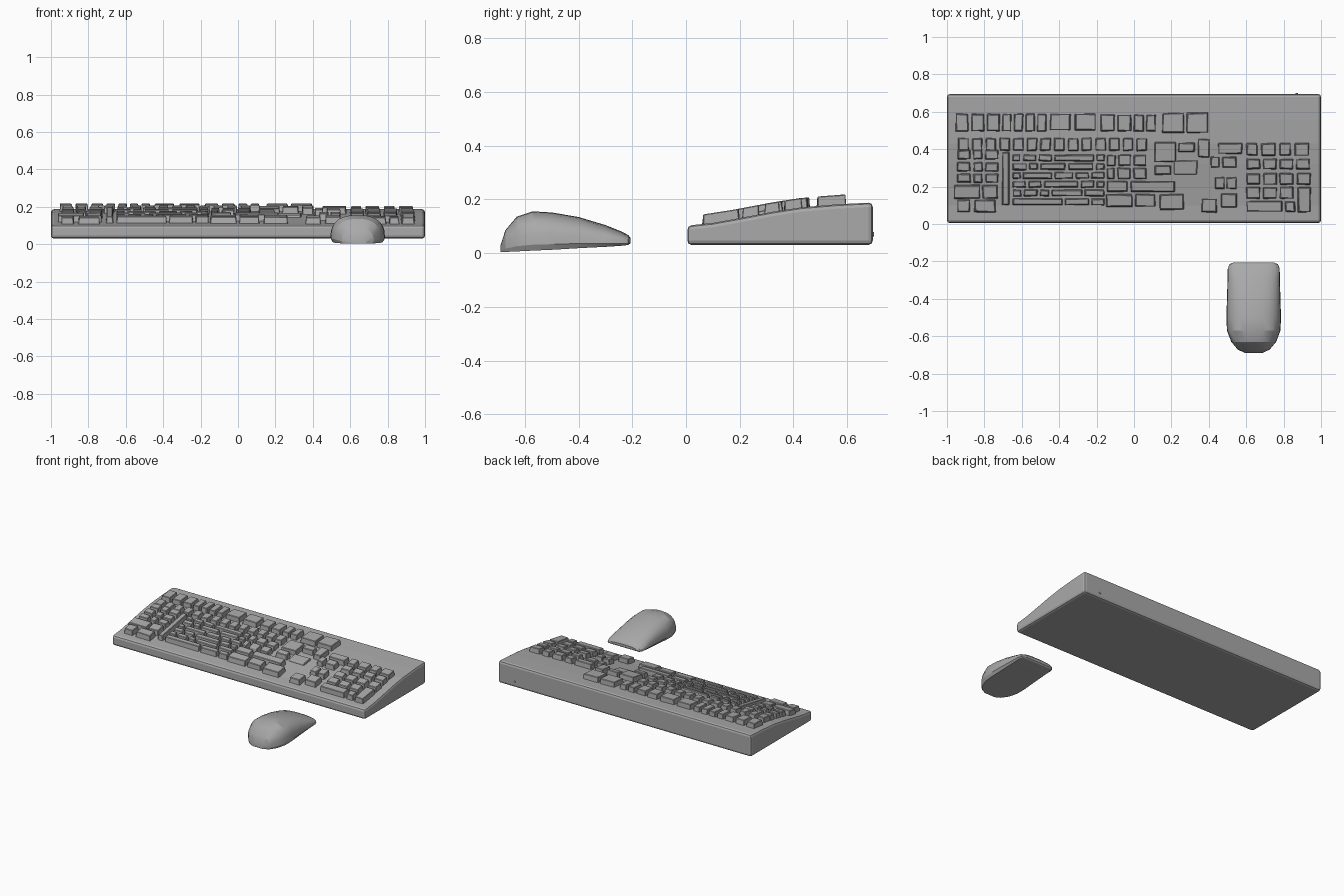
import bpy, bmesh, math, random
from mathutils import Vector

random.seed(4)
cube = bpy.data.objects.get("Cube")
if cube:
    bpy.data.objects.remove(cube)

grey = bpy.data.materials.new("plain grey")
grey.use_nodes = True
GREY = (0.4, 0.4, 0.4, 1)
grey.diffuse_color = GREY
grey.node_tree.nodes["Principled BSDF"].inputs["Base Color"].default_value = GREY


def finish(name, bm, bevel=0, segments=2):
    bmesh.ops.recalc_face_normals(bm, faces=bm.faces)
    mesh = bpy.data.meshes.new(name)
    bm.to_mesh(mesh)
    bm.free()
    mesh.materials.append(grey)
    obj = bpy.data.objects.new(name, mesh)
    bpy.context.collection.objects.link(obj)
    if bevel:
        mod = obj.modifiers.new("soft edges", 'BEVEL')
        mod.width, mod.segments, mod.limit_method = bevel, segments, 'ANGLE'
        mod.angle_limit = math.radians(40)
    return obj


def loft(bm, rings):
    rows = [[bm.verts.new(p) for p in ring] for ring in rings]
    for a, b in zip(rows, rows[1:]):
        for i in range(len(a)):
            j = (i + 1) % len(a)
            bm.faces.new((a[i], a[j], b[j], b[i]))
    bm.faces.new(rows[0])
    bm.faces.new(rows[-1])


# Case: wedge profile swept along x
TOP = [(0.005, 0.102), (0.1, 0.112), (0.2, 0.13), (0.32, 0.153),
       (0.43, 0.17), (0.56, 0.181), (0.695, 0.188)]


def deck(y):
    for (ya, za), (yb, zb) in zip(TOP, TOP[1:]):
        if y <= yb:
            return za + (zb - za) * (y - ya) / (yb - ya)
    return TOP[-1][1]


profile = [(0.695, 0.03), (0.005, 0.03)] + TOP
bm = bmesh.new()
loft(bm, [[(x, y, z) for y, z in profile] for x in (-1, 1)])
finish("keyboard_case", bm, 0.016)

# Small cable socket cover on the back
bm = bmesh.new()
bmesh.ops.create_cone(bm, cap_ends=True, segments=10, radius1=0.008, radius2=0.008, depth=0.008)
for v in bm.verts:
    v.co = Vector((0.87 + v.co.x, 0.696 + v.co.z, 0.07 + v.co.y))
finish("cable_socket", bm)


# Keys: tapered blocks that follow the slope of the deck
def key(bm, x0, x1, y0, y1, height=0.035, wobble=0.003):
    rings = []
    for lift, inset in ((-0.012, 0), (height, 0.004)):
        ring = []
        for x, y in ((x0 + inset, y0 + inset), (x1 - inset, y0 + inset),
                     (x1 - inset, y1 - inset), (x0 + inset, y1 - inset)):
            ring.append((x + random.uniform(-wobble, wobble),
                         y + random.uniform(-wobble, wobble), deck(y) + lift))
        rings.append(ring)
    loft(bm, rings)


def row(bm, y0, y1, x0, x1, weights, gap=0.012, height=0.035):
    unit = (x1 - x0) / sum(weights)
    x = x0
    for w in weights:
        key(bm, x, x + w * unit - gap, y0, y1, height)
        x += w * unit


# Function keys
bm = bmesh.new()
row(bm, 0.495, 0.59, -0.955, -0.455, [4, 4, 4, 3, 3, 3, 3])
row(bm, 0.5, 0.59, -0.45, -0.185, [1, 1], 0.02)
row(bm, 0.495, 0.585, -0.18, 0.13, [4, 4, 3, 3])
row(bm, 0.487, 0.595, 0.15, 0.41, [1, 1])
finish("function_keys", bm, 0.003, 1)

# Main typing block
bm = bmesh.new()
row(bm, 0.39, 0.46, -0.94, 0.085, [1] * 14, 0.016)
for y in (0.345, 0.28, 0.22):
    row(bm, y, y + 0.05, -0.945, -0.71, [4, 3, 4], 0.014)
row(bm, 0.135, 0.21, -0.965, -0.72, [5, 3], 0.01)
row(bm, 0.062, 0.13, -0.945, -0.72, [2, 3], 0.02)
key(bm, -0.705, -0.665, 0.1, 0.385)
inner = [[2, 3, 3, 8, 2], [3, 2, 5, 5, 2], [2, 6, 4, 3, 3],
         [3, 3, 7, 3, 2], [2, 3, 2, 6, 4], [10, 5, 3]]
for i, weights in enumerate(inner):
    y = 0.335 - i * 0.047
    row(bm, y, y + 0.037, -0.65, -0.145, weights)
row(bm, 0.31, 0.37, -0.145, 0.08, [3, 4, 4], 0.014)
row(bm, 0.24, 0.3, -0.145, 0.08, [2, 3, 3], 0.014)
row(bm, 0.17, 0.23, -0.145, 0.235, [3, 6], 0.014)
row(bm, 0.09, 0.16, -0.15, 0.13, [5, 4], 0.014)
finish("typing_keys", bm, 0.003, 1)

# Editing and arrow keys
bm = bmesh.new()
for box in [(0.11, 0.225, 0.33, 0.437), (0.235, 0.325, 0.385, 0.435),
            (0.34, 0.405, 0.355, 0.455), (0.11, 0.2, 0.262, 0.315),
            (0.135, 0.265, 0.075, 0.16), (0.45, 0.58, 0.375, 0.435),
            (0.41, 0.46, 0.3, 0.36), (0.47, 0.55, 0.3, 0.36),
            (0.432, 0.487, 0.187, 0.25), (0.492, 0.55, 0.187, 0.25),
            (0.36, 0.442, 0.06, 0.135), (0.465, 0.55, 0.085, 0.165)]:
    key(bm, *box)
key(bm, 0.21, 0.34, 0.262, 0.34, 0.012)
finish("editing_keys", bm, 0.003, 1)

# Number pad
bm = bmesh.new()
row(bm, 0.365, 0.432, 0.6, 0.955, [4, 5, 4, 5], 0.018)
row(bm, 0.292, 0.348, 0.6, 0.955, [1] * 4, 0.014)
row(bm, 0.21, 0.272, 0.6, 0.865, [1] * 3)
row(bm, 0.135, 0.198, 0.6, 0.865, [1] * 3)
row(bm, 0.065, 0.123, 0.6, 0.875, [3, 1])
key(bm, 0.87, 0.945, 0.21, 0.275)
key(bm, 0.875, 0.945, 0.062, 0.198)
finish("number_pad_keys", bm, 0.003, 1)

# Mouse: cross-sections along y as (y, half width, bottom, top)
SECTIONS = [(-0.69, 0.045, 0.003, 0.03), (-0.672, 0.085, 0.004, 0.085),
            (-0.63, 0.12, 0.006, 0.135), (-0.57, 0.143, 0.009, 0.155),
            (-0.5, 0.146, 0.012, 0.151), (-0.4, 0.143, 0.018, 0.134),
            (-0.3, 0.14, 0.023, 0.104), (-0.24, 0.139, 0.027, 0.08),
            (-0.215, 0.13, 0.03, 0.067), (-0.206, 0.108, 0.037, 0.055)]
STEPS = 14
rings = []
for y, w, low, high in SECTIONS:
    ring = [(0.64 - w * 0.92, y, low), (0.64 + w * 0.92, y, low)]
    base = low + (high - low) * 0.15
    for i in range(STEPS + 1):
        a = math.pi * i / STEPS
        c = math.cos(a)
        x = math.copysign(abs(c) ** 0.75, c) * w
        ring.append((0.64 + x, y, base + (high - base) * abs(math.sin(a)) ** 0.75))
    rings.append(ring)
bm = bmesh.new()
loft(bm, rings)
mouse = finish("mouse_body", bm)
bpy.context.view_layer.objects.active = mouse
mouse.select_set(True)
bpy.ops.object.shade_smooth_by_angle(angle=math.radians(22))
